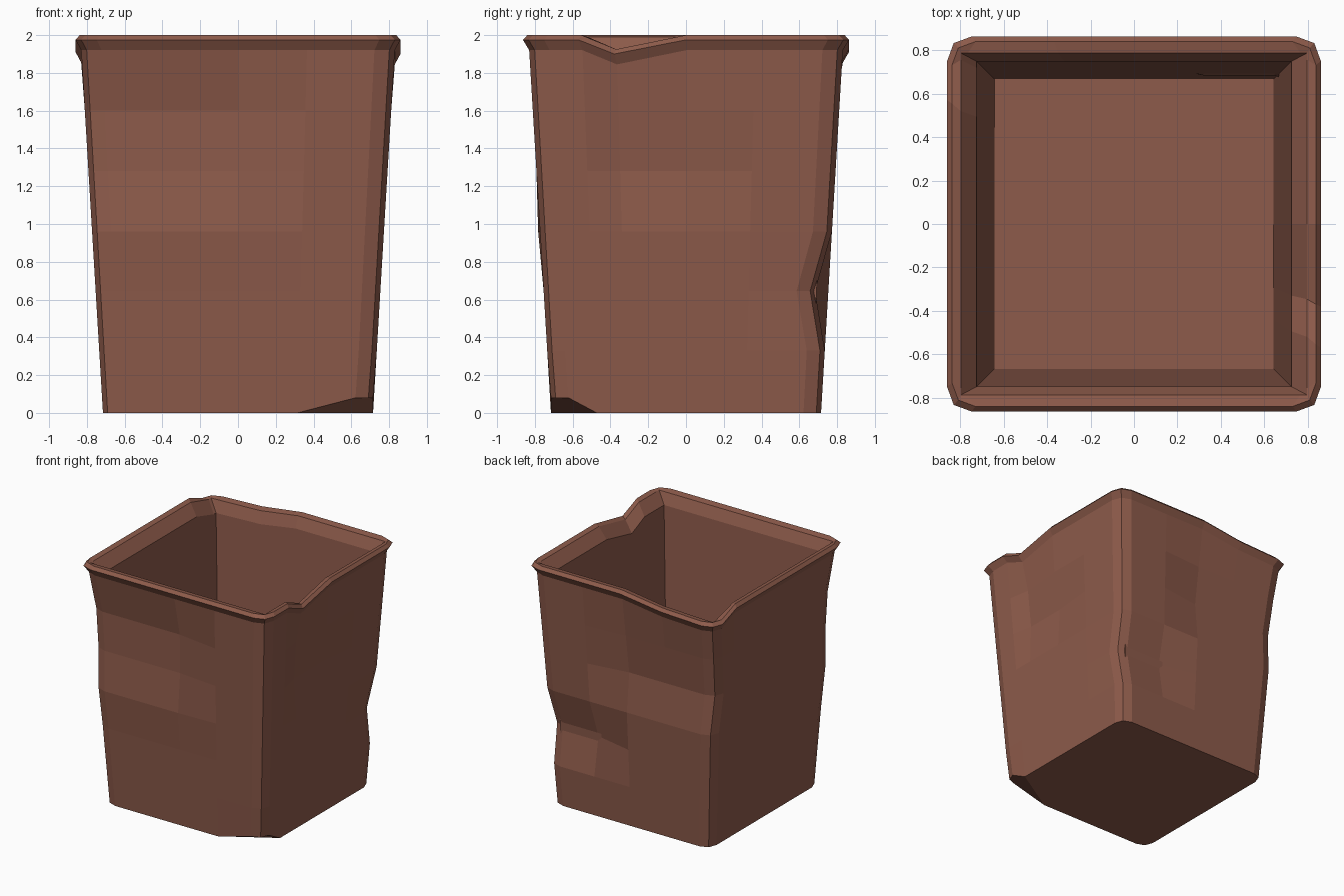
import bpy
import bmesh
from mathutils import Vector

cube = bpy.data.objects.get("Cube")
if cube:
    bpy.data.objects.remove(cube, do_unlink=True)

mat = bpy.data.materials.new("rusty brown")
mat.use_nodes = True
COLOUR = (0.27, 0.105, 0.07, 1)
mat.diffuse_color = COLOUR
mat.node_tree.nodes["Principled BSDF"].inputs["Base Color"].default_value = COLOUR


def outline(c, k):
    """Unit square outline, counter-clockwise, with clipped corners."""
    side = [(t, -1) for t in (-c, -0.66, -0.44, 0, 0.44, c)] + [(k, -k)]
    pts = []
    for _ in range(4):
        pts += side
        side = [(-v, u) for u, v in side]
    return pts


ROUND = outline(0.87, 0.965)
SQUARE = outline(0.96, 1.0)

# Dents: (u range, v range, z range, shift)
DENTS = [
    # front wall, pushed in on its upper part
    ((-1, 0.1), (-1, -0.85), (1.55, 1.65), (0, 0.05, 0)),
    ((-1, 0.1), (-1, -0.85), (1.25, 1.3), (0, 0.035, 0)),
    ((-1, 0.1), (-1, -0.85), (0.9, 1.0), (0, -0.01, 0)),
    # right wall
    ((0.85, 1), (-0.5, 0.1), (1.25, 1.3), (-0.035, 0, 0)),
    ((0.85, 1), (-0.5, -0.4), (1.55, 1.65), (-0.03, 0, 0)),
    # back wall
    ((-1, 0.1), (0.85, 1), (1.25, 1.3), (0, -0.05, 0)),
    ((-1, 0.1), (0.85, 1), (1.55, 1.65), (0, -0.025, 0)),
    # back corner crease
    ((0.4, 1), (0.85, 1), (0.6, 0.7), (-0.01, -0.07, 0)),
    # rim notch on the right, sagging rim at the back left corner
    ((0.85, 1), (-0.5, -0.4), (1.85, 2.1), (0, 0, -0.075)),
    ((-1, -0.85), (0.85, 1), (1.85, 2.1), (0, 0, -0.065)),
    ((-0.7, -0.4), (0.85, 1), (1.85, 2.1), (0, 0, -0.05)),
    # chipped bottom corner
    ((0.85, 1), (-1, -0.85), (-0.1, 0.1), (0, 0, 0.08)),
]


def dented(u, v, co):
    p = Vector(co)
    for (u0, u1), (v0, v1), (z0, z1), shift in DENTS:
        if u0 <= u <= u1 and v0 <= v <= v1 and z0 <= co[2] <= z1:
            p += Vector(shift)
    return p


# Section from the foot, up the wall, over the rim, down to the inner floor
WALL = [(0.715 + 0.06 * z, 0.715 + 0.06 * z, z, ROUND)
        for z in (0, 0.33, 0.645, 0.96, 1.28, 1.6, 1.92)]
RIM = [(0.86, 0.863, 1.975, ROUND), (0.838, 0.84, 2.0, ROUND),
       (0.797, 0.787, 1.99, SQUARE), (0.725, 0.749, 1.9, SQUARE)]
FLOOR = [(0.642, 0.667, 0.12, SQUARE)]

bm = bmesh.new()
rings = []
for hx, hy, z, shape in WALL + RIM + FLOOR:
    rings.append([bm.verts.new(dented(cu, cv, (u * hx, v * hy, z)))
                  for (u, v), (cu, cv) in zip(shape, ROUND)])
n = len(ROUND)
for low, high in zip(rings, rings[1:]):
    for i in range(n):
        j = (i + 1) % n
        bm.faces.new((low[i], low[j], high[j], high[i]))
bm.faces.new(rings[-1])

# Underside, split where the corner is chipped
foot = rings[0]
raised = [i for i, p in enumerate(foot) if p.co.z > 0.01]
first, last = raised[0] - 1, raised[-1] + 1
bm.faces.new([foot[i] for i in range(first, last + 1)][::-1])
bm.faces.new([foot[i] for i in range(n) if i <= first or i >= last][::-1])
bmesh.ops.recalc_face_normals(bm, faces=bm.faces)

mesh = bpy.data.meshes.new("dented_bin")
bm.to_mesh(mesh)
bm.free()
mesh.materials.append(mat)
bin_obj = bpy.data.objects.new("dented_bin", mesh)
bpy.context.collection.objects.link(bin_obj)
